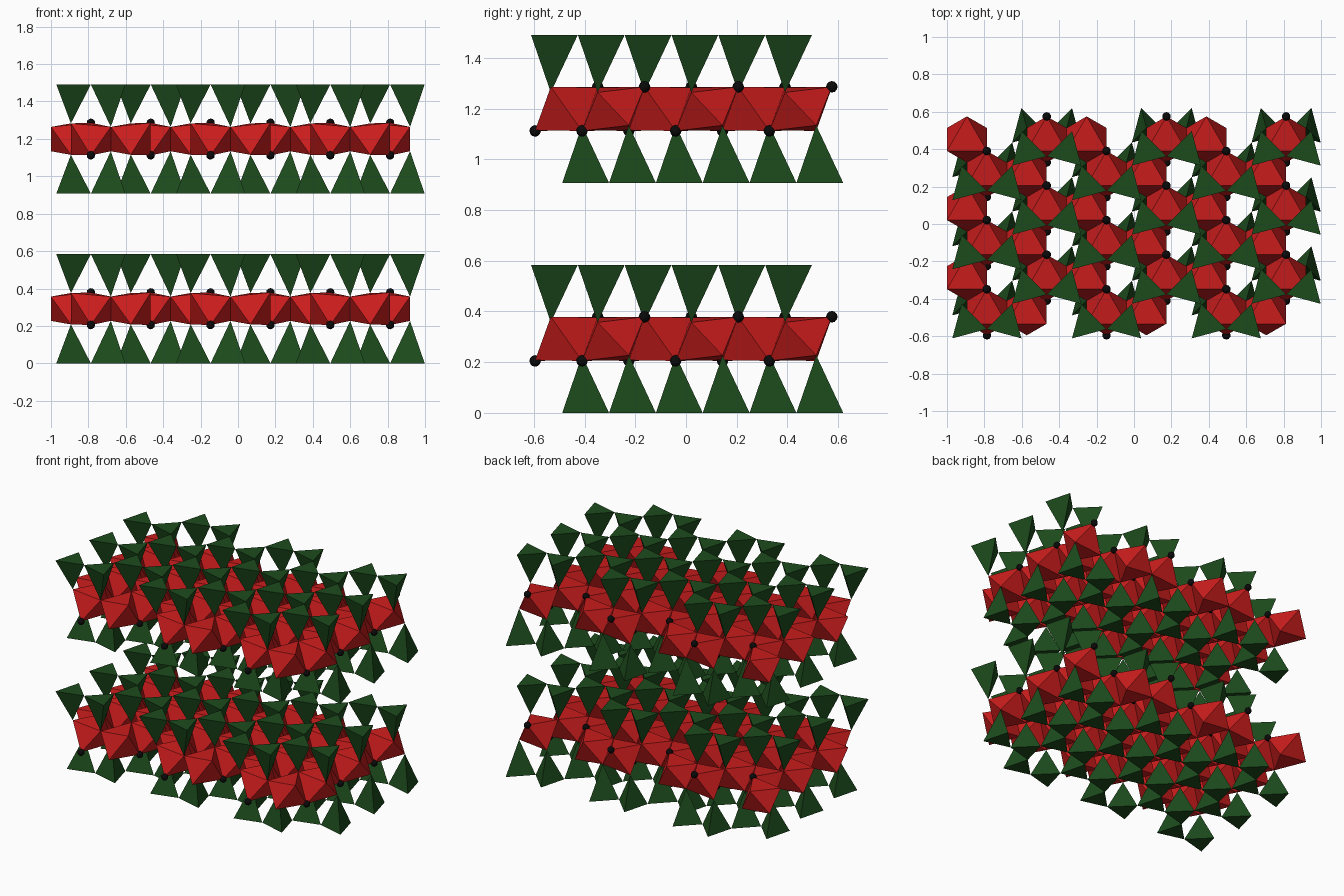
import bpy, bmesh
from math import radians, cos, sin, sqrt
from mathutils import Matrix, Vector

if "Cube" in bpy.data.objects:
    bpy.data.objects.remove(bpy.data.objects["Cube"])

B = 0.64                # cell length along x
A = B / sqrt(3)         # cell length along y
R_OCT = B / 6 / cos(radians(30))
TWIST = radians(15)     # rotation of the tetrahedra in the sheet
R_TET = B / 6 / cos(TWIST)
MID, HALF, PITCH = 0.292, 0.292, 0.907
X0, Y0 = -1 + B / 6, 0.452 - 2 * A   # first octahedron
CELLS = 3


def material(name, rgb):
    m = bpy.data.materials.new(name)
    m.diffuse_color = (*rgb, 1)
    m.use_nodes = True
    m.node_tree.nodes["Principled BSDF"].inputs["Base Color"].default_value = m.diffuse_color
    return m


RED = material("red", (0.60, 0.012, 0.012))
GREEN = material("green", (0.012, 0.07, 0.012))
BLACK = material("black", (0.003, 0.003, 0.003))


def level(x):
    """Height of an anion above the sheet's middle; repeats every three columns."""
    return (0.065, 0.084, 0.087)[round((x + 1) / (B / 6)) % 3]


def add_poly(bm, points, faces):
    vs = [bm.verts.new(p) for p in points]
    for f in faces:
        bm.faces.new([vs[i] for i in f])


def finish(bm, name, mat, smooth=False):
    bmesh.ops.recalc_face_normals(bm, faces=bm.faces)
    for f in bm.faces:
        f.smooth = smooth
    me = bpy.data.meshes.new(name)
    bm.to_mesh(me)
    bm.free()
    me.materials.append(mat)
    # lower and upper layer share one mesh
    for layer, z in (("lower", MID), ("upper", MID + PITCH)):
        ob = bpy.data.objects.new(layer + "_" + name, me)
        ob.location.z = z
        bpy.context.collection.objects.link(ob)


def cells():
    for i in range(CELLS):
        for j in range(CELLS):
            yield i * B, j * A


# Octahedra: four per cell, honeycomb net with open hexagons
bm = bmesh.new()
oct_faces = [(1, 3, 5), (0, 2, 4)] + [(k, (k + 1) % 6, (k + 2) % 6) for k in range(6)]
for dx, dy in cells():
    for cx, cy in ((0, 0), (B / 6, -A / 2), (B / 2, -A / 2), (B * 2 / 3, 0)):
        pts = []
        for k in range(6):
            a = radians(30 + 60 * k)
            x = X0 + dx + cx + R_OCT * cos(a)
            y = Y0 + dy + cy + R_OCT * sin(a)
            pts.append((x, y, level(x) * (1 if k % 2 else -1)))
        add_poly(bm, pts, oct_faces)
finish(bm, "octahedra", RED)

# Tetrahedra: sheets above and below, twisted in alternating directions
for side, name in ((1, "top_tetrahedra"), (-1, "bottom_tetrahedra")):
    bm = bmesh.new()
    y_start = Y0 - A + R_OCT if side > 0 else Y0 - R_OCT
    for dx, dy in cells():
        for cx, cy, flip in ((0, 0, 1), (B / 3, 0, -1),
                             (B / 2, A / 2, 1), (B * 5 / 6, A / 2, -1)):
            x, y = X0 + dx + cx, y_start + dy + cy
            pts = [(x, y, side * level(x))]
            for k in range(3):
                a = radians(120 * k) - TWIST
                pts.append((x + flip * R_TET * cos(a), y + R_TET * sin(a), side * HALF))
            add_poly(bm, pts, [(0, 1, 2), (0, 2, 3), (0, 3, 1), (1, 2, 3)])
    finish(bm, name, GREEN)

# Hydroxyl balls on the octahedra corners without a tetrahedron
bm = bmesh.new()
for dx, dy in cells():
    for cx, cy, s in ((B / 6, -R_OCT / 2, 1), (B / 6, -A / 2 - R_OCT, -1),
                      (B * 2 / 3, R_OCT, 1), (B * 2 / 3, -R_OCT, -1)):
        p = Vector((X0 + dx + cx, Y0 + dy + cy, s * 0.087))
        bmesh.ops.create_icosphere(bm, subdivisions=2, radius=0.023,
                                   matrix=Matrix.Translation(p))
finish(bm, "balls", BLACK, smooth=True)
